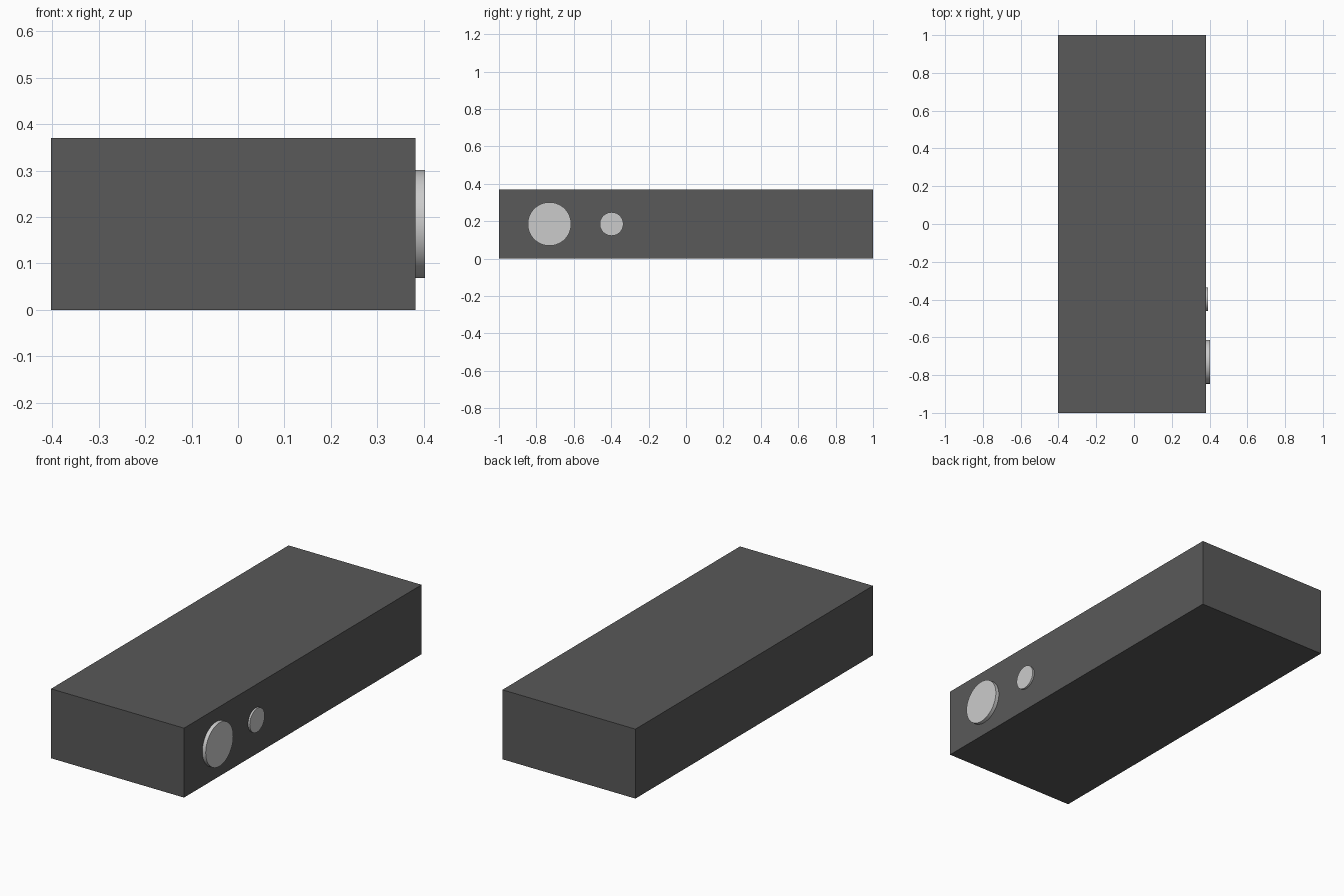
import bpy
import math

if "Cube" in bpy.data.objects:
    bpy.data.objects.remove(bpy.data.objects["Cube"])

dark = bpy.data.materials.new("dark_casing")
dark.diffuse_color = (0.1, 0.1, 0.1, 1)
dark.use_nodes = True
dark.node_tree.nodes["Principled BSDF"].inputs["Base Color"].default_value = dark.diffuse_color

BACK, FACE, HEIGHT = -0.402, 0.382, 0.37

# Main casing
bpy.ops.mesh.primitive_cube_add(size=1, location=((BACK + FACE) / 2, 0, HEIGHT / 2))
casing = bpy.context.object
casing.name = "casing"
casing.scale = (FACE - BACK, 2, HEIGHT)
bpy.ops.object.transform_apply(location=False, rotation=False, scale=True)
casing.data.materials.append(dark)


def disc(name, y, radius, height):
    """Round button standing proud of the +x face, slightly sunk into it."""
    sink = 0.01
    bpy.ops.mesh.primitive_cylinder_add(
        vertices=64, radius=radius, depth=height + sink,
        location=(FACE + (height - sink) / 2, y, HEIGHT / 2),
        rotation=(0, math.pi / 2, 0))
    bpy.context.object.name = name
    bpy.ops.object.shade_smooth_by_angle()


# Side buttons
disc("large_button", -0.73, 0.116, 0.02)
disc("small_button", -0.398, 0.063, 0.01)
